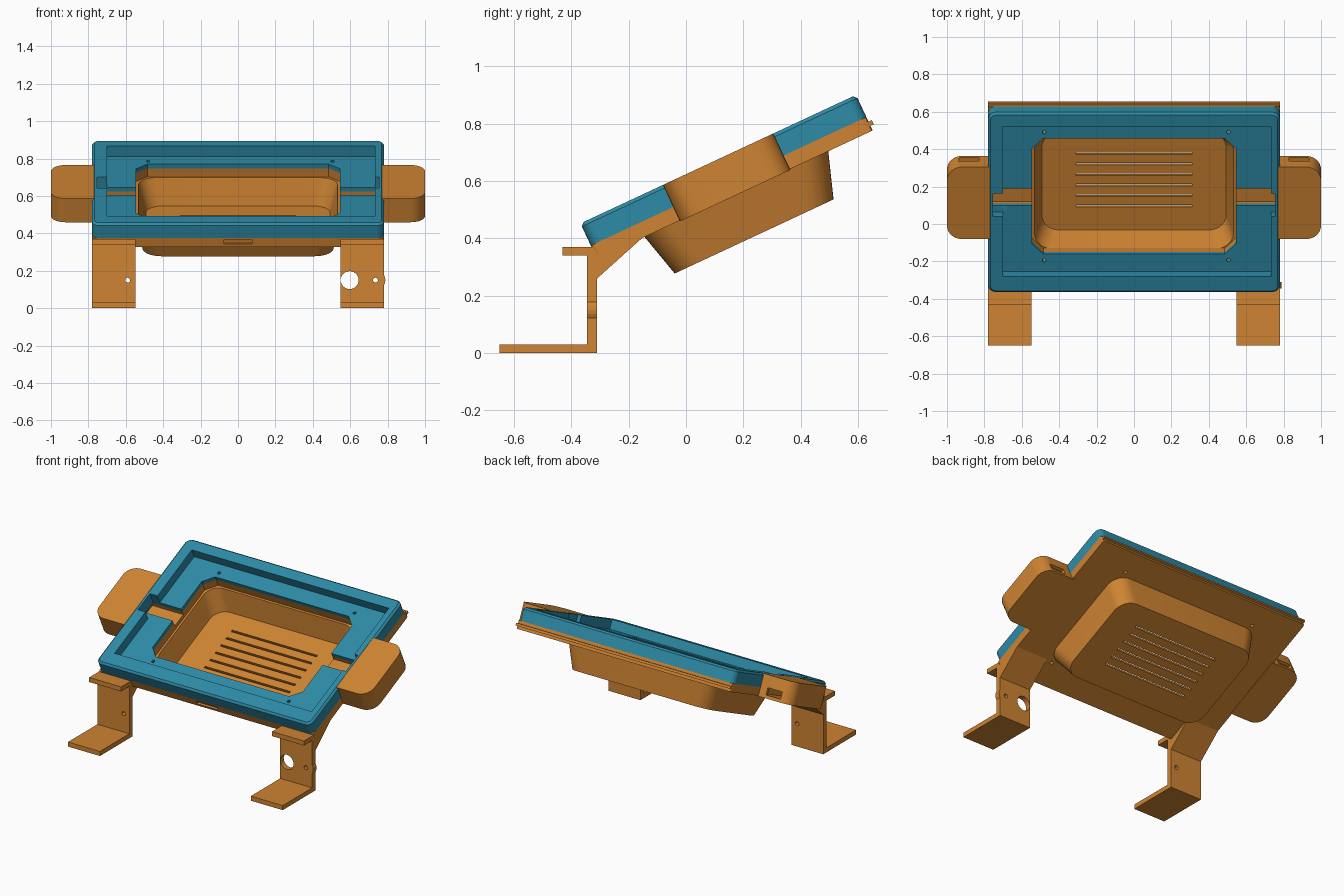
import bpy, bmesh
from math import sin, cos, pi, radians
from mathutils import Matrix

if "Cube" in bpy.data.objects:
    bpy.data.objects.remove(bpy.data.objects["Cube"])

# Tilted case frame: x across, u up the slope, n out of the screen
TILT = Matrix.Translation((0, -0.332, 0.375)) @ Matrix.Rotation(radians(25), 4, 'X')
FLAT = Matrix.Identity(4)


def material(name, rgb):
    m = bpy.data.materials.new(name)
    m.diffuse_color = (*rgb, 1)
    m.use_nodes = True
    m.node_tree.nodes["Principled BSDF"].inputs["Base Color"].default_value = m.diffuse_color
    return m


ORANGE = material("orange_plastic", (0.62, 0.23, 0.032))
TEAL = material("teal_plastic", (0.027, 0.26, 0.39))


def loft(name, rings, frame=TILT, mat=ORANGE):
    """Solid skinned through matching rings of points."""
    bm = bmesh.new()
    vs = [[bm.verts.new(frame @ Matrix.Translation(p).to_translation()) for p in r] for r in rings]
    k = len(rings[0])
    for a, b in zip(vs, vs[1:]):
        for i in range(k):
            j = (i + 1) % k
            bm.faces.new((a[i], a[j], b[j], b[i]))
    bm.faces.new(vs[0])
    bm.faces.new(vs[-1])
    bmesh.ops.recalc_face_normals(bm, faces=bm.faces)
    me = bpy.data.meshes.new(name)
    bm.to_mesh(me)
    bm.free()
    ob = bpy.data.objects.new(name, me)
    me.materials.append(mat)
    bpy.context.collection.objects.link(ob)
    return ob


def rrect(x0, x1, u0, u1, n, r, seg=6):
    """Rounded rectangle ring; r is one radius or four (++, -+, --, +-)."""
    rs = r if isinstance(r, tuple) else (r,) * 4
    pts = []
    for q, (x, u, sx, su) in enumerate([(x1, u1, -1, -1), (x0, u1, 1, -1), (x0, u0, 1, 1), (x1, u0, -1, 1)]):
        rad = rs[q]
        if rad == 0:
            pts.append((x, u, n))
            continue
        for i in range(seg + 1):
            a = (q + i / seg) * pi / 2
            pts.append((x + sx * rad + rad * cos(a), u + su * rad + rad * sin(a), n))
    return pts


def block(name, x, u, n, r=0, seg=6, frame=TILT, mat=ORANGE):
    return loft(name, [rrect(*x, *u, h, r, seg) for h in n], frame, mat)


def drill(x, c, r, span, axis='n'):
    """Round cutter: through the tilted case (n) or along world y."""
    circ = [(r * cos(2 * pi * i / 24), r * sin(2 * pi * i / 24)) for i in range(24)]
    if axis == 'n':
        return loft("drill", [[(x + a, c + b, h) for a, b in circ] for h in span])
    return loft("drill", [[(x + a, h, c + b) for a, b in circ] for h in span], FLAT)


def boolean(ob, others, op='DIFFERENCE'):
    bpy.context.view_layer.objects.active = ob
    for c in others:
        m = ob.modifiers.new("bool", 'BOOLEAN')
        m.operation, m.solver, m.object = op, 'EXACT', c
        bpy.ops.object.modifier_apply(modifier=m.name)
        bpy.data.objects.remove(c)


def smooth(ob):
    bpy.ops.object.select_all(action='DESELECT')
    ob.select_set(True)
    bpy.context.view_layer.objects.active = ob
    bpy.ops.object.shade_smooth_by_angle(angle=radians(30))


def opening():
    return block("opening", (-0.545, 0.545), (0.2, 0.882), (-0.06, 0.12), 0.06, 1)


def screw_holes():
    return [drill(x, u, 0.01, (-0.1, 0.12)) for x in (-0.48, 0.505) for u in (0.163, 0.918)]


# Teal bezel with chamfered rim, screen pocket and cable notches
bezel = loft("bezel", [rrect(-0.78, 0.78, 0, 1.06, 0, 0.04),
                       rrect(-0.78, 0.78, 0, 1.06, 0.073, 0.04),
                       rrect(-0.768, 0.768, 0.012, 1.048, 0.085, 0.03)], mat=TEAL)
cuts = [block("pocket", (-0.70, 0.732), (0.097, 0.98), (0.025, 0.12)), opening()]
for s in (-1, 1):
    cuts.append(block("channel", sorted((s * 0.5, s * 0.755)), (0.488, 0.587), (-0.03, 0.12)))
    cuts.append(block("rim_notch", sorted((s * 0.68, s * 0.755)), (0.45, 0.587), (0.025, 0.12)))
    cuts.append(block("ear_gap", sorted((s * 0.77, s * 0.9)), (0.317, 0.742), (-0.03, 0.12)))
boolean(bezel, cuts + screw_holes())
smooth(bezel)

# Back plate with cable channels and front notch
plate = block("back_plate", (-0.78, 0.78), (0, 1.06), (-0.052, 0), 0.012, 2)
cuts = [opening(), block("notch", (-0.075, 0.075), (-0.02, 0.012), (-0.035, -0.01))]
for s in (-1, 1):
    cuts.append(block("channel", sorted((s * 0.5, s * 0.77)), (0.488, 0.587), (-0.025, 0.05)))
boolean(plate, cuts + screw_holes())
block("rear_lip", (-0.78, 0.78), (1.055, 1.073), (-0.034, -0.018))

# Electronics tub with ventilation slots
tub = loft("rear_tub", [rrect(-0.55, 0.55, 0.182, 0.89, -0.05, 0.1, 10),
                        rrect(-0.51, 0.51, 0.224, 0.835, -0.212, 0.1, 10)])
cuts = [loft("cavity", [rrect(-0.537, 0.537, 0.193, 0.878, -0.03, 0.09, 10),
                        rrect(-0.493, 0.493, 0.242, 0.818, -0.192, 0.09, 10)])]
cuts += [block("slot", (-0.31, 0.31), (0.377 + 0.0618 * i, 0.39 + 0.0618 * i), (-0.25, -0.15))
         for i in range(6)]
boolean(tub, cuts)
smooth(tub)

# Hollow side ears with a rear port each
for side, s in (("left", -1), ("right", 1)):
    rad = (0.08, 0, 0, 0.08) if s > 0 else (0, 0.08, 0.08, 0)
    inner = (0.06, 0, 0, 0.06) if s > 0 else (0, 0.06, 0.06, 0)
    ear = block(side + "_ear", sorted((s * 0.77, s)), (0.317, 0.742), (-0.055, 0.085), rad, 8)
    boolean(ear, [block("cavity", sorted((s * 0.785, s * 0.98)), (0.337, 0.722), (-0.035, 0.065), inner),
                  block("port", sorted((s * 0.83, s * 0.935)), (0.68, 0.78), (-0.035, 0.01))])
    smooth(ear)

# Bracket legs: foot, upright, shelf and brace in one profile
profile = [(-0.65, 0), (-0.31, 0), (-0.31, 0.26), (-0.145, 0.408), (-0.31, 0.345), (-0.325, 0.37),
           (-0.43, 0.37), (-0.43, 0.34), (-0.345, 0.34), (-0.345, 0.03), (-0.65, 0.03)]
for side, s in (("left", -1), ("right", 1)):
    leg = loft(side + "_leg", [[(s * x, y, z) for y, z in profile] for x in (0.548, 0.78)], FLAT)
    if s > 0:
        boolean(leg, [drill(0.735, 0.15, 0.053, (-0.345, -0.31), 'y')], 'UNION')
        boolean(leg, [drill(0.597, 0.15, 0.048, (-0.4, -0.2), 'y'),
                      drill(0.735, 0.15, 0.013, (-0.4, -0.2), 'y')])
    else:
        boolean(leg, [drill(-0.59, 0.15, 0.013, (-0.4, -0.2), 'y')])
